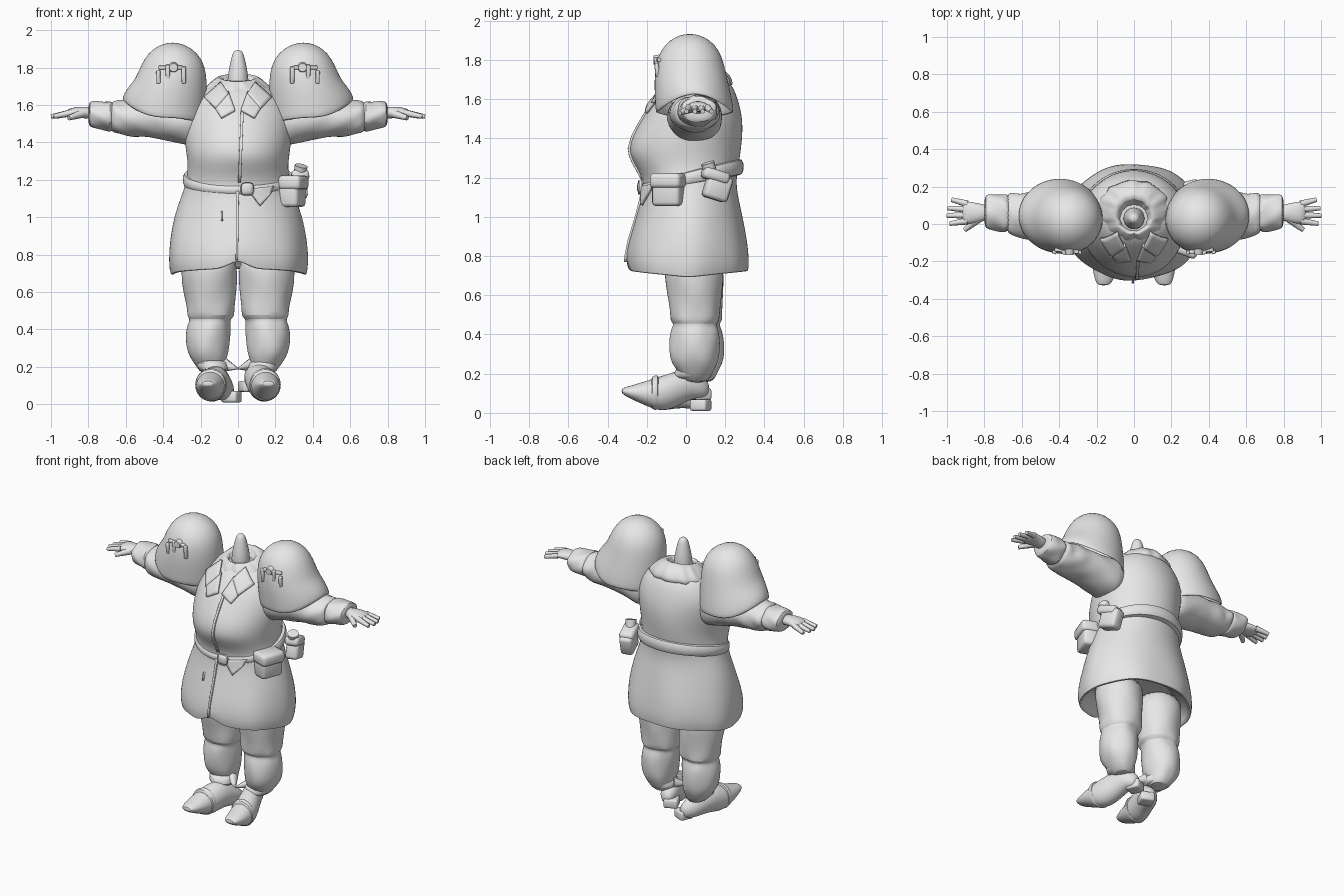
import bpy, bmesh, math
from mathutils import Vector, Matrix

cube = bpy.data.objects.get("Cube")
if cube:
    bpy.data.objects.remove(cube, do_unlink=True)

grey = bpy.data.materials.new("plain grey")
grey.use_nodes = True
grey.diffuse_color = (0.8, 0.8, 0.8, 1)
grey.node_tree.nodes["Principled BSDF"].inputs["Base Color"].default_value = (0.8, 0.8, 0.8, 1)
SIDES = (("left", 1), ("right", -1))


def finish(name, bm, subdiv=0, thick=0, angle=50):
    bmesh.ops.recalc_face_normals(bm, faces=bm.faces)
    mesh = bpy.data.meshes.new(name)
    bm.to_mesh(mesh)
    bm.free()
    mesh.materials.append(grey)
    ob = bpy.data.objects.new(name, mesh)
    bpy.context.collection.objects.link(ob)
    if thick:
        mod = ob.modifiers.new("thickness", "SOLIDIFY")
        mod.thickness, mod.offset = thick, 0
    if subdiv:
        mod = ob.modifiers.new("smooth", "SUBSURF")
        mod.levels = mod.render_levels = subdiv
    bpy.ops.object.select_all(action="DESELECT")
    ob.select_set(True)
    bpy.context.view_layer.objects.active = ob
    bpy.ops.object.shade_smooth_by_angle(angle=math.radians(angle))
    return ob


def loft(name, sections, axis="z", side=1, n=24, fold=None, shift=None, caps=(True, True), thick=0):
    """Sections: position along axis, two centre and two radius values."""
    bm = bmesh.new()
    rings = []
    for t, ca, cb, ra, rb in sections:
        ring = []
        for k in range(n):
            a = math.tau * k / n
            f = 1 + (fold(a, t) if fold else 0)
            u, v = ca + ra * f * math.cos(a), cb + rb * f * math.sin(a)
            p = Vector({"z": (u, v, t), "x": (t, u, v), "y": (u, t, v)}[axis])
            if shift:
                p += Vector(shift(a, t))
            p.x *= side
            ring.append(bm.verts.new(p))
        rings.append(ring)
    for lo, hi in zip(rings, rings[1:]):
        for k in range(n):
            bm.faces.new((lo[k], lo[(k + 1) % n], hi[(k + 1) % n], hi[k]))
    for ring, cap in zip((rings[0], rings[-1]), caps):
        if cap:
            bm.faces.new(ring)
    return finish(name, bm, 1, thick)


def rod(name, p, q, r1, r2, n=10):
    p, q = Vector(p), Vector(q)
    rot = (q - p).to_track_quat("Z", "Y").to_matrix().to_4x4()
    bm = bmesh.new()
    bmesh.ops.create_cone(bm, cap_ends=True, segments=n, radius1=r1, radius2=r2,
                          depth=(q - p).length,
                          matrix=Matrix.Translation((p + q) / 2) @ rot)
    return finish(name, bm)


def block(name, centre, size, turn=0, tilt=0, bevel=0.02):
    bm = bmesh.new()
    bmesh.ops.create_cube(bm, size=1)
    bmesh.ops.scale(bm, vec=size, verts=bm.verts)
    bmesh.ops.bevel(bm, geom=bm.edges[:], offset=bevel, segments=2, affect="EDGES", profile=0.5)
    rot = Matrix.Rotation(turn, 4, "Z") @ Matrix.Rotation(tilt, 4, "X")
    bmesh.ops.transform(bm, matrix=Matrix.Translation(centre) @ rot, verts=bm.verts)
    return finish(name, bm)


# Coat: height, half width, front y, back y
COAT = [(0.70, .365, -.30, .322), (0.78, .378, -.307, .326), (0.88, .368, -.287, .313),
        (1.00, .342, -.25, .288), (1.10, .308, -.225, .266), (1.18, .28, -.215, .256),
        (1.25, .27, -.252, .268), (1.30, .272, -.28, .276), (1.35, .277, -.289, .281),
        (1.42, .285, -.268, .287), (1.50, .287, -.222, .287), (1.58, .277, -.175, .272),
        (1.66, .22, -.11, .245), (1.72, .15, -.05, .20)]


def coat_at(z):
    for lo, hi in zip(COAT, COAT[1:]):
        if z <= hi[0]:
            f = max(0, (z - lo[0]) / (hi[0] - lo[0]))
            return [l + (h - l) * f for l, h in zip(lo, hi)][1:]
    return COAT[-1][1:]


def coat_section(z, grow=0, at=None):
    w, f, b = coat_at(z)
    return (z if at is None else at, 0, (f + b) / 2, w + grow, (b - f) / 2 + grow)


def front_y(x, z):
    _, _, cy, rx, ry = coat_section(z)
    return cy - ry * math.sqrt(max(0, 1 - (x / rx) ** 2))


def coat_fold(a, z):
    skirt = max(0, 1.15 - z)
    return 0.035 * skirt * math.sin(7 * a + 1) + 0.008 * math.sin(4 * a + 14 * z)


def hem(a, z):
    if z > 0.9:
        return (0, 0, 0)
    front = (a - 1.5 * math.pi) / 0.16
    lift = 0.035 * abs(math.sin(a)) + 0.05 * math.exp(-front * front) - 0.025
    return (0, 0, lift * (0.9 - z) / 0.2)


lining = [coat_section(0.70, -0.07, 0.82), coat_section(0.70, -0.02, 0.72)]
loft("coat", lining + [coat_section(r[0]) for r in COAT], n=48, fold=coat_fold, shift=hem)


def coat_patch(name, corners, lift=0.014, steps=6):
    """Thin cloth plate laid on the coat front between four x, z corners."""
    bm = bmesh.new()
    a, b, c, d = [Vector(p) for p in corners]
    grid = []
    for i in range(steps + 1):
        l, r = a.lerp(d, i / steps), b.lerp(c, i / steps)
        row = [l.lerp(r, j / steps) for j in range(steps + 1)]
        grid.append([bm.verts.new((p.x, front_y(p.x, p.y) - lift, p.y)) for p in row])
    for i in range(steps):
        for j in range(steps):
            bm.faces.new((grid[i][j], grid[i][j + 1], grid[i + 1][j + 1], grid[i + 1][j]))
    return finish(name, bm, thick=0.016)


# Coat closure, lapels and pocket slit
coat_patch("coat_closure_skirt", [(-.012, .77), (.0, .77), (.005, 1.14), (-.01, 1.14)], .003, 10)
coat_patch("coat_closure_chest", [(0, 1.19), (.016, 1.19), (.03, 1.57), (.015, 1.57)], .001, 12)
for label, s in SIDES:
    coat_patch(label + "_upper_collar", [(s * .05, 1.66), (s * .12, 1.58), (s * .18, 1.64), (s * .09, 1.72)], .02)
    coat_patch(label + "_lapel", [(s * .015, 1.57), (s * .09, 1.53), (s * .125, 1.585), (s * .05, 1.67)], .012)
coat_patch("pocket_slit", [(-.09, .98), (-.082, .98), (-.082, 1.03), (-.09, 1.03)], .004, 2)

# Belt rises and widens toward the back
tilt = lambda a, t: (0, .022 * max(0, math.sin(a)), 0.055 * math.sin(a) + (t - 1.2) * .25 * math.sin(a))
loft("belt", [coat_section(1.18, g, z) for g, z in
              ((-.03, 1.165), (.014, 1.165), (.018, 1.20), (.014, 1.235), (-.03, 1.235))],
     n=40, shift=tilt)
block("belt_knot", (.05, -.235, 1.15), (.07, .025, .07), .1)
coat_patch("belt_tail", [(.05, 1.15), (.19, 1.165), (.17, 1.12), (.12, 1.06)], .012)

# Pouch and canister on the left hip
block("pouch", (.29, -.09, 1.135), (.11, .15, .16), -.35)
block("pouch_flap", (.297, -.092, 1.185), (.125, .165, .075), -.35)
block("holster", (.318, .16, 1.15), (.085, .13, .13), .25, -.3)
block("holster_flap", (.323, .15, 1.21), (.095, .14, .06), .25, -.3)
rod("canister", (.32, .14, 1.18), (.338, .11, 1.275), .03, .035, 14)

# Collar and neck
ruffle = lambda a, t: 0.03 * math.sin(11 * a + 20 * t) + 0.02 * math.sin(17 * a)
loft("fluffy_collar", [(1.63, 0, .07, .215, .175), (1.68, 0, .07, .19, .165), (1.715, 0, .065, .155, .145),
                       (1.75, 0, .055, .11, .108), (1.75, 0, .045, .085, .085), (1.68, 0, .04, .07, .07)],
     n=52, fold=ruffle, shift=lambda a, t: (0, 0, .02 * math.sin(a)))
loft("neck", [(1.64, 0, .03, .06, .06), (1.74, 0, .03, .058, .06), (1.79, 0, .03, .05, .052),
              (1.85, 0, .03, .037, .038), (1.885, 0, .03, .026, .026), (1.893, 0, .03, .01, .01)], n=16)

# Shoulder domes with a rim that arches over the sleeve
DOME = [(1.927, .35, .02, .02, .02), (1.915, .35, .02, .07, .07), (1.875, .348, .02, .128, .125),
        (1.81, .348, .02, .166, .162), (1.73, .357, .022, .185, .176), (1.65, .374, .03, .203, .186),
        (1.57, .39, .04, .216, .192), (1.505, .397, .045, .218, .195)]


def rim(a, t):
    low = max(0, (1.75 - t) / 0.245)
    return (0, 0, low * (0.12 * max(0, math.cos(a)) ** 2 + 0.025 * abs(math.sin(a)) ** 3))


# Fold patterns of sleeves and trousers
crease = lambda a, t: 0.055 * math.sin(5 * a + 40 * t) + 0.03 * math.sin(3 * a - 55 * t)
baggy = lambda a, t: 0.03 * math.sin(4 * a + 22 * t) + 0.02 * math.sin(7 * a - 30 * t)

for label, s in SIDES:
    loft(label + "_shoulder_dome", DOME, side=s, n=32, shift=rim, caps=(True, False), thick=.012)
    # Dome fittings
    rod(label + "_dome_stud", (s * .345, -.13, 1.80), (s * .345, -.165, 1.80), .03, .022, 12)
    for i, (x, z, h) in enumerate(((.29, 1.76, .09), (.375, 1.765, .1), (.425, 1.75, .07))):
        block(f"{label}_dome_strap_{i + 1}", (s * x, -.148, z), (.022, .02, h), s * .2, .1, .005)
    block(label + "_dome_bar", (s * .36, -.143, 1.80), (.13, .02, .02), s * .1, 0, .005)

    # Sleeve and cuff with wrinkles
    loft(label + "_sleeve", [(.18, .05, 1.51, .13, .14), (.28, .045, 1.51, .145, .13),
                             (.36, .045, 1.515, .14, .108), (.44, .045, 1.525, .135, .105),
                             (.50, .045, 1.53, .125, .10), (.56, .045, 1.53, .135, .10),
                             (.61, .045, 1.53, .115, .095), (.65, .05, 1.535, .118, .088),
                             (.69, .055, 1.54, .10, .08)], "x", s, fold=crease)
    loft(label + "_cuff", [(.66, .055, 1.54, .085, .07), (.68, .055, 1.54, .105, .085),
                           (.72, .06, 1.542, .10, .075), (.76, .065, 1.547, .097, .075),
                           (.795, .065, 1.55, .09, .068), (.80, .065, 1.55, .06, .045)],
         "x", s, fold=crease)
    # Hand
    loft(label + "_palm", [(.77, .06, 1.555, .04, .034), (.82, .06, 1.56, .048, .032),
                           (.87, .06, 1.562, .06, .028), (.905, .062, 1.557, .06, .023),
                           (.92, .062, 1.552, .05, .016)], "x", s, 16)
    for i, (y, tip, ty) in enumerate(((.016, .985, .002), (.047, 1.0, .045), (.078, .995, .085), (.107, .975, .13))):
        rod(f"{label}_finger_{i + 1}", (s * .89, y, 1.558), (s * tip, ty, 1.538), .019, .012, 8)
    rod(label + "_thumb", (s * .83, .03, 1.555), (s * .905, -.032, 1.53), .024, .013, 8)

    # Trouser leg gathered at knee and ankle; the right shin stands further back
    stance = lambda a, t: (0, .025 * max(0, min(1, (.7 - t) / .4)) * (s < 0), 0)
    loft(label + "_trouser_leg", [(.82, .155, .04, .145, .15), (.70, .155, .04, .152, .152),
                                  (.60, .15, .045, .142, .138), (.52, .146, .045, .13, .13),
                                  (.47, .146, .045, .13, .13), (.455, .15, .045, .112, .11),
                                  (.44, .152, .045, .112, .115), (.40, .158, .045, .12, .128),
                                  (.31, .163, .042, .117, .13), (.25, .158, .045, .102, .12),
                                  (.21, .15, .05, .08, .09), (.15, .13, .05, .06, .065)],
         side=s, fold=baggy, shift=stance)

    # Shoe turned out, with the left heel raised and the right heel low
    hx, hz = (.075, .125) if s > 0 else (.055, .07)
    loft(label + "_shoe", [(.12, hx, hz, .02, .025), (.09, hx + .01, hz, .05, .055),
                           (.03, .095, hz + .03, .066, .08), (-.05, .12, .12, .078, .095),
                           (-.12, .14, .098, .082, .093), (-.18, .15, .098, .078, .074),
                           (-.24, .155, .102, .068, .05), (-.30, .16, .107, .05, .028),
                           (-.33, .162, .112, .032, .012)], "y", s, 16)
    loft(label + "_toe_strap", [(-.135, .142, .105, .06, .06), (-.14, .142, .105, .088, .096),
                                (-.175, .148, .102, .086, .088), (-.18, .148, .102, .06, .06)], "y", s, 16)
    loft(label + "_ankle_cuff", [(.17, .125, .03, .065, .08), (.185, .13, .03, .085, .098),
                                 (.225, .14, .04, .088, .098), (.24, .145, .045, .06, .07)], side=s, n=16)
    block(label + "_heel", (s * (hx - .02), .075, hz - .03), (.09, .09, .06), s * .4, 0, .012)
    rod(label + "_heel_spike", (s * .07, .04, .21), (s * .0, -.03, .19), .036, .004, 8)
